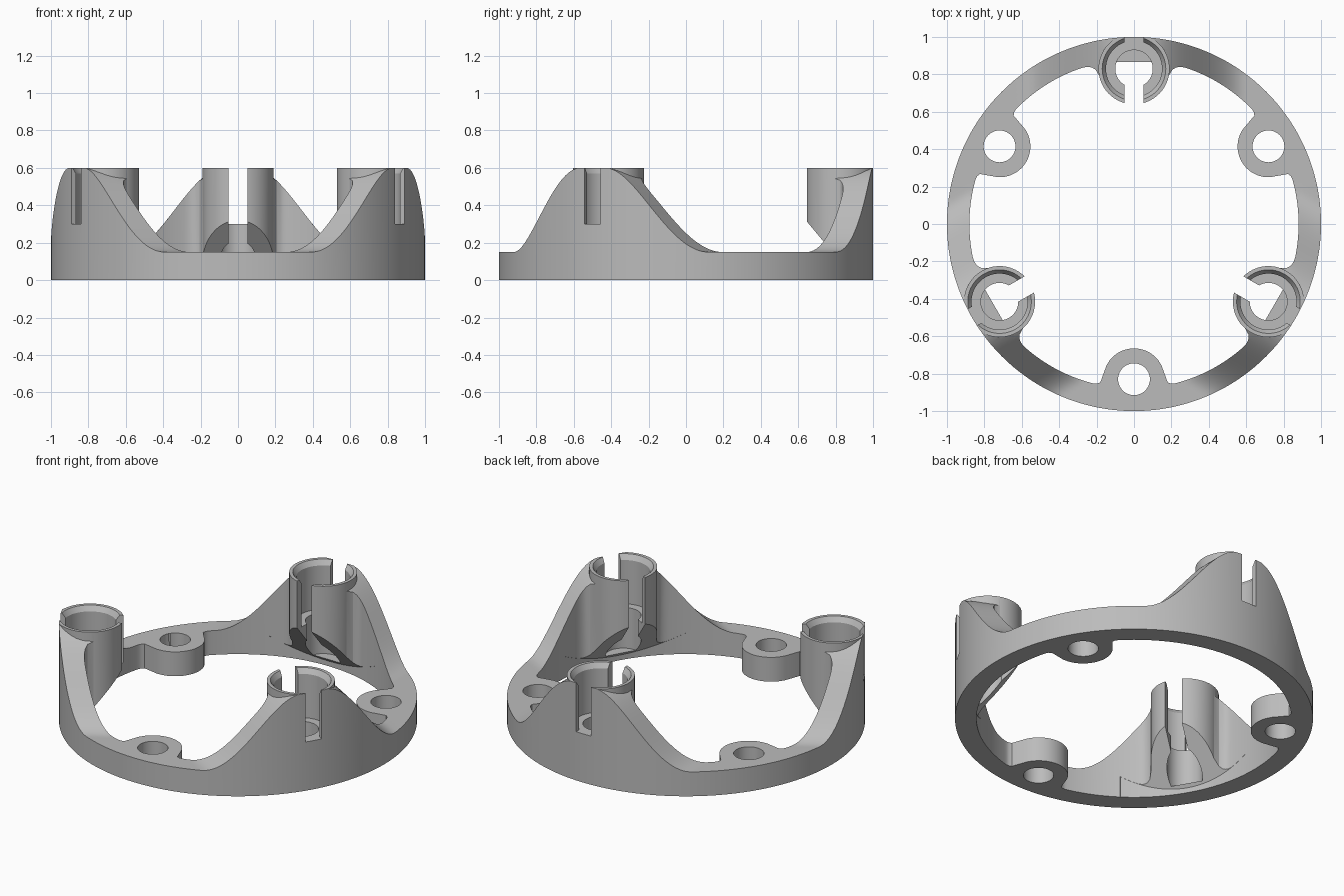
import bpy, bmesh, math
from math import sin, cos, radians, hypot, tau

if "Cube" in bpy.data.objects:
    bpy.data.objects.remove(bpy.data.objects["Cube"])

HEIGHT, BASE = 0.6, 0.15      # tower top and ring thickness
INNER, POST = 0.88, 0.83      # ring inner radius, radius of post and lug centres
TOWER_R, LUG_R = 0.19, 0.165
STEPS = 360

grey = bpy.data.materials.new("plain_grey")
grey.use_nodes = True
grey.diffuse_color = (0.5, 0.5, 0.5, 1)
grey.node_tree.nodes["Principled BSDF"].inputs["Base Color"].default_value = (0.5, 0.5, 0.5, 1)


def loft(name, rings, cyclic=False):
    """Skin a list of equal-length point rings into a closed solid."""
    bm = bmesh.new()
    rows = [[bm.verts.new(p) for p in ring] for ring in rings]
    n = len(rows[0])
    pairs = list(zip(rows, rows[1:]))
    if cyclic:
        pairs.append((rows[-1], rows[0]))
    else:
        bm.faces.new(rows[0])
        bm.faces.new(rows[-1])
    for a, b in pairs:
        for i in range(n):
            j = (i + 1) % n
            bm.faces.new((a[i], a[j], b[j], b[i]))
    bmesh.ops.recalc_face_normals(bm, faces=bm.faces)
    mesh = bpy.data.meshes.new(name)
    bm.to_mesh(mesh)
    bm.free()
    mesh.materials.append(grey)
    ob = bpy.data.objects.new(name, mesh)
    bpy.context.collection.objects.link(ob)
    return ob


def circle(r, z, n=64):
    return [(r * cos(tau * i / n), POST + r * sin(tau * i / n), z) for i in range(n)]


def box(name, x, y0, y1, z0, z1):
    plan = [(-x, y0), (x, y0), (x, y1), (-x, y1)]
    return loft(name, [[(*p, z) for p in plan] for z in (z0, z1)])


def combine(target, other, operation, angle):
    """Turn the other solid into place, then boolean it into the target."""
    other.rotation_euler.z = radians(angle)
    other.hide_render = True
    bpy.context.view_layer.update()
    mod = target.modifiers.new("boolean", "BOOLEAN")
    mod.operation, mod.solver, mod.object = operation, "EXACT", other
    bpy.context.view_layer.objects.active = target
    bpy.ops.object.modifier_apply(modifier=mod.name)
    bpy.data.objects.remove(other)


def blend(a, b, k):
    return min(a, b) - max(k - abs(a - b), 0) ** 2 / (4 * k)


def inner_radius(d):
    """March outward to the filleted inner outline; d is the angle from a tower."""
    r = 0.5
    lug_x, lug_y = POST * sin(radians(60)), POST * cos(radians(60))
    for _ in range(120):
        x, y = r * sin(d), r * cos(d)
        gap = blend(INNER - r, hypot(x, y - POST) - TOWER_R + 0.005, 0.1)
        gap = blend(gap, hypot(x - lug_x, y - lug_y) - LUG_R, 0.06)
        r += gap
    return min(r, INNER)


def shoulder(x):
    """Height of the sweeping shoulder at a sideways distance from a tower."""
    t = min(max((x - 0.08) / 0.52, 0), 1)
    return BASE + (HEIGHT - BASE - 0.001) * (1 - t * t * (3 - 2 * t))


# Ring with lugs and shoulders: one cross-section per step around the circle
sections = []
for i in range(STEPS):
    a = tau * i / STEPS
    d = radians(abs((360 * i / STEPS - 90 + 60) % 120 - 60))
    r0 = inner_radius(d)
    radii = [r0 + (1 - r0) * j / 5 for j in range(6)]
    outline = [(1, 0), (r0, 0)] + [(r, shoulder(max(r, 0.85) * sin(d))) for r in radii]
    sections.append([(r * cos(a), r * sin(a), z) for r, z in outline])
frame = loft("ring_frame", sections, cyclic=True)

for k in range(3):
    turn = 120 * k

    # Tower post, trimmed to the outside of the ring
    plan = []
    for x, y, _ in circle(TOWER_R, 0, 96):
        s = min(1, 0.9995 / hypot(x, y))
        plan.append((x * s, y * s))
    post = loft("tower_post", [[(*p, z) for p in plan] for z in (0.05, HEIGHT)])
    combine(frame, post, "UNION", turn)

    # Sloped underside of the overhang
    arc = [radians(90 + q) for q in range(-25, 26)]
    edge = INNER + 0.0005
    plan = [(edge * cos(a), edge * sin(a)) for a in arc]
    plan += [(plan[-1][0], 0.5), (plan[0][0], 0.5)]
    wedge = loft("underside_cutter", [[(*p, -0.1) for p in plan],
                                      [(*p, 0.32 - 1.2 * (p[1] - 0.64)) for p in plan]])
    combine(frame, wedge, "DIFFERENCE", turn)

    # Socket with tapered mouth, lower bore, and the slots on both sides
    socket = loft("socket_cutter", [circle(0.15, 0.3), circle(0.15, 0.57),
                                    circle(0.17, HEIGHT), circle(0.17, 0.7)])
    bore = loft("bore_cutter", [circle(0.1, 0.05), circle(0.1, 0.4)])
    combine(frame, socket, "DIFFERENCE", turn)
    combine(frame, bore, "DIFFERENCE", turn)
    combine(frame, box("outer_slot_cutter", 0.05, POST, 1.1, 0.3, 0.8), "DIFFERENCE", turn)
    combine(frame, box("inner_slot_cutter", 0.05, 0.5, POST, 0.1, 0.8), "DIFFERENCE", turn)

    # Bolt hole through the lug
    hole = loft("bolt_hole_cutter", [circle(0.085, -0.1), circle(0.085, 0.4)])
    combine(frame, hole, "DIFFERENCE", turn + 60)

bpy.ops.object.select_all(action="DESELECT")
frame.select_set(True)
bpy.context.view_layer.objects.active = frame
bpy.ops.object.shade_smooth_by_angle(angle=radians(25))
